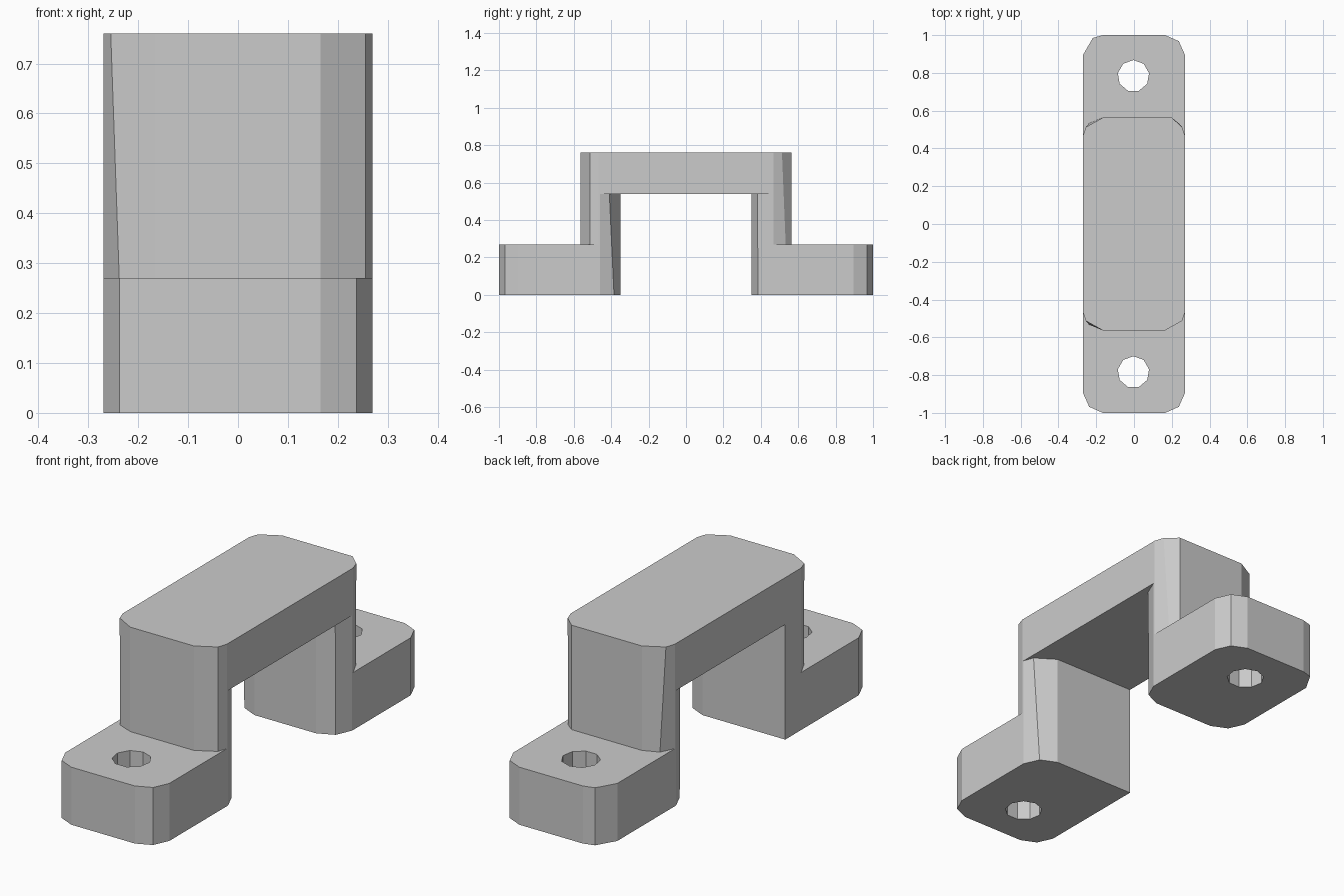
import bpy, bmesh, math

if "Cube" in bpy.data.objects:
    bpy.data.objects.remove(bpy.data.objects["Cube"])


def loft(bm, low, high, z0, z1):
    """Closed prism between two outlines with equal point counts."""
    a = [bm.verts.new((x, y, z0)) for x, y in low]
    b = [bm.verts.new((x, y, z1)) for x, y in high]
    n = len(a)
    bm.faces.new(a[::-1])
    bm.faces.new(b)
    for i in range(n):
        bm.faces.new((a[i], a[(i + 1) % n], b[(i + 1) % n], b[i]))


def make_object(name, bm):
    bmesh.ops.recalc_face_normals(bm, faces=bm.faces[:])
    mesh = bpy.data.meshes.new(name)
    bm.to_mesh(mesh)
    bm.free()
    ob = bpy.data.objects.new(name, mesh)
    bpy.context.collection.objects.link(ob)
    return ob


# Stepped bridge: side profile (y, z) extruded across x
half = [(0.35, 0.54), (0.35, 0), (1, 0), (1, 0.27), (0.563, 0.27), (0.563, 0.76)]
profile = half + [(-y, z) for y, z in half[::-1]]
bm = bmesh.new()
left = bm.faces.new([bm.verts.new((-0.27, y, z)) for y, z in profile])
ext = bmesh.ops.extrude_face_region(bm, geom=[left])
bmesh.ops.translate(bm, vec=(0.54, 0, 0),
                    verts=[v for v in ext["geom"] if isinstance(v, bmesh.types.BMVert)])
bracket = make_object("bridge_bracket", bm)

# Cutters for the faceted corners and bolt holes
cut = bmesh.new()


def corner(sx, sy, start, mid_low, mid_high, end, beyond, z0, z1):
    def outline(mid):
        pts = [(0.27, start), mid, end, (end[0], beyond), (0.4, beyond), (0.4, start)]
        return [(sx * x, sy * y) for x, y in pts]
    loft(cut, outline(mid_low), outline(mid_high), z0, z1)


for sy in (-1, 1):
    for sx in (-1, 1):
        # foot ends
        m = (0.237, 0.968) if (sx, sy) != (-1, 1) else (0.218, 0.985)
        corner(sx, sy, 0.895, m, m, (0.165, 1.0), 1.2, -0.1, 0.4)
        # upper block ends, slightly twisted except the front right one
        top = (0.255, 0.513)
        low = top if (sx, sy) == (1, -1) else (0.238, 0.533)
        high = top
        end = (0.2, 0.563) if (sx, sy) == (1, 1) else (0.165, 0.563)
        corner(sx, sy, 0.468, low, high, end, 0.7, 0.27, 0.76 + 0.0001)
        # inner leg corners, one of which stays square
        if (sx, sy) != (-1, -1):
            high = (0.252, 0.41) if sy < 0 else (0.237, 0.382)
            corner(sx, sy, 0.46, (0.237, 0.385), high, (0.16, 0.35), 0.2, -0.0001, 0.54)
    # nine-sided bolt hole
    ring = [(-0.003 + 0.084 * math.sin(i * math.tau / 9),
             sy * 0.784 + 0.084 * math.cos(i * math.tau / 9)) for i in range(9)]
    loft(cut, ring, ring, -0.1, 0.4)
cutter = make_object("corner_and_hole_cutter", cut)
cutter.hide_render = True

# Carve the bracket
mod = bracket.modifiers.new("carve", "BOOLEAN")
mod.operation = "DIFFERENCE"
mod.solver = "EXACT"
mod.object = cutter
bpy.context.view_layer.objects.active = bracket
bpy.ops.object.modifier_apply(modifier=mod.name)
bpy.data.objects.remove(cutter)
